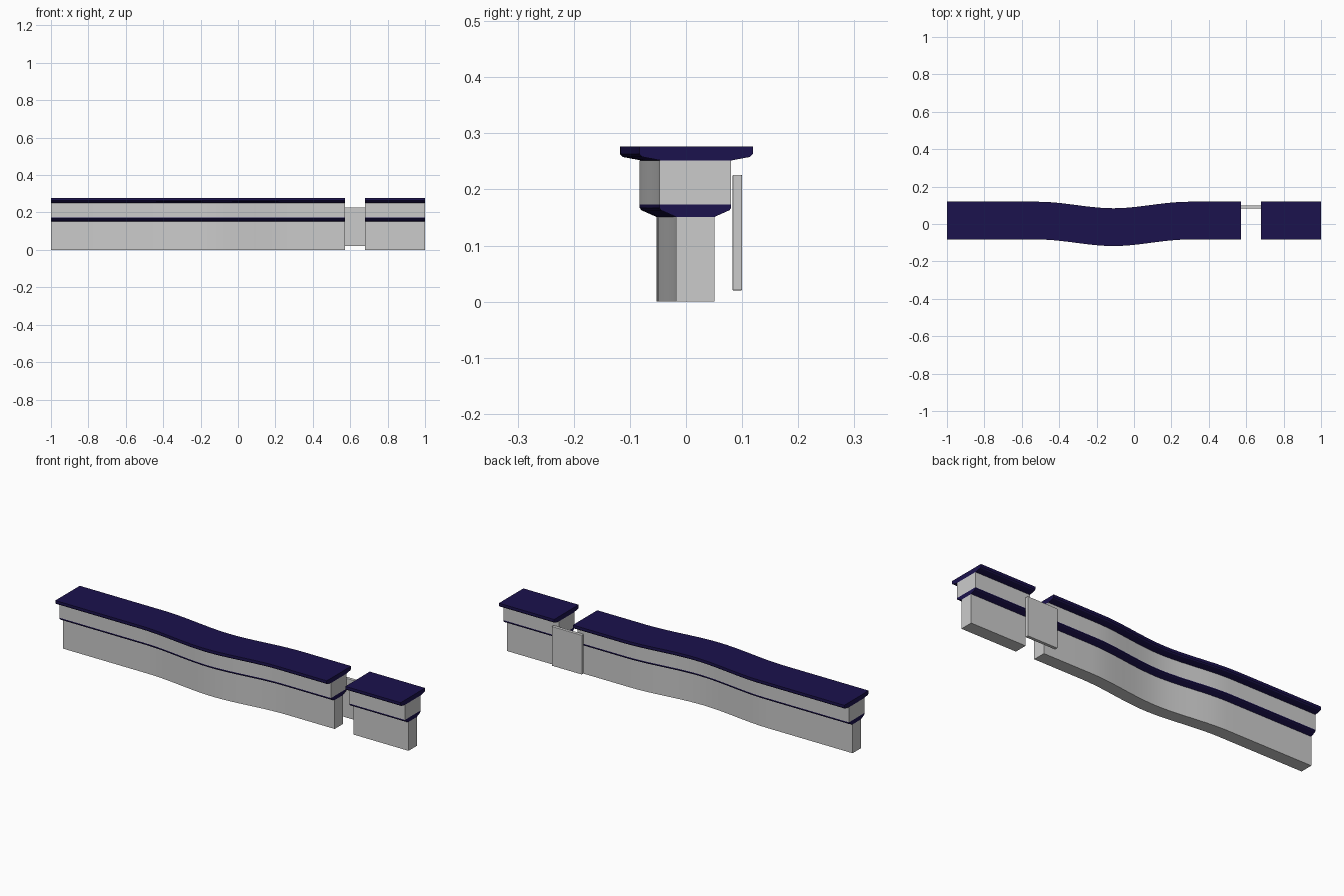
import bpy, bmesh

if "Cube" in bpy.data.objects:
    bpy.data.objects.remove(bpy.data.objects["Cube"])

blue = bpy.data.materials.new("dark_blue")
blue.diffuse_color = (0.011, 0.006, 0.075, 1)
blue.use_nodes = True
blue.node_tree.nodes["Principled BSDF"].inputs["Base Color"].default_value = blue.diffuse_color


def bulge(x):
    # smooth forward bow of the counter around x = -0.11
    t = max(0.0, 1 - abs(x + 0.11) / 0.4)
    return -0.035 * t * t * (3 - 2 * t)


def sweep(name, half, xs, centre, mat=None):
    # mirror a half profile (offset, z), bottom to top, and sweep it along x
    profile = half + [(-o, z) for o, z in reversed(half)]
    bm = bmesh.new()
    rings = [[bm.verts.new((x, centre + o + bulge(x), z)) for o, z in profile] for x in xs]
    n = len(profile)
    for a, b in zip(rings, rings[1:]):
        for i in range(n):
            j = (i + 1) % n
            bm.faces.new((a[i], a[j], b[j], b[i]))
    bm.faces.new(rings[0])
    bm.faces.new(rings[-1])
    bmesh.ops.recalc_face_normals(bm, faces=bm.faces)
    me = bpy.data.meshes.new(name)
    bm.to_mesh(me)
    bm.free()
    ob = bpy.data.objects.new(name, me)
    bpy.context.collection.objects.link(ob)
    if mat:
        me.materials.append(mat)
    bpy.ops.object.select_all(action='DESELECT')
    ob.select_set(True)
    bpy.context.view_layer.objects.active = ob
    bpy.ops.object.shade_smooth_by_angle(angle=0.4)


# long curved counter and short straight counter, either side of the gap
curve_xs = [-0.51 + 0.04 * i for i in range(21)]
for side, xs in (("long", [-1.0] + curve_xs + [0.572]), ("short", [0.68, 1.0])):
    sweep(side + "_lower_wall", [(0.034, 0), (0.034, 0.151)], xs, 0.0165)
    sweep(side + "_trim", [(0.034, 0.151), (0.061, 0.163), (0.064, 0.167), (0.064, 0.173)],
          xs, 0.0165, blue)
    sweep(side + "_upper_wall", [(0.064, 0.173), (0.064, 0.252)], xs, 0.0165)
    sweep(side + "_counter_top", [(0.064, 0.252), (0.096, 0.258), (0.101, 0.263), (0.101, 0.277)],
          xs, 0.018, blue)

# gate panel behind the gap
bpy.ops.mesh.primitive_cube_add(size=1, location=(0.621, 0.0915, 0.123))
gate = bpy.context.object
gate.name = "gate_panel"
gate.scale = (0.175, 0.017, 0.206)
bpy.ops.object.transform_apply(location=False, rotation=False, scale=True)
bevel = gate.modifiers.new("soft_edges", 'BEVEL')
bevel.width = 0.002
bevel.segments = 2
